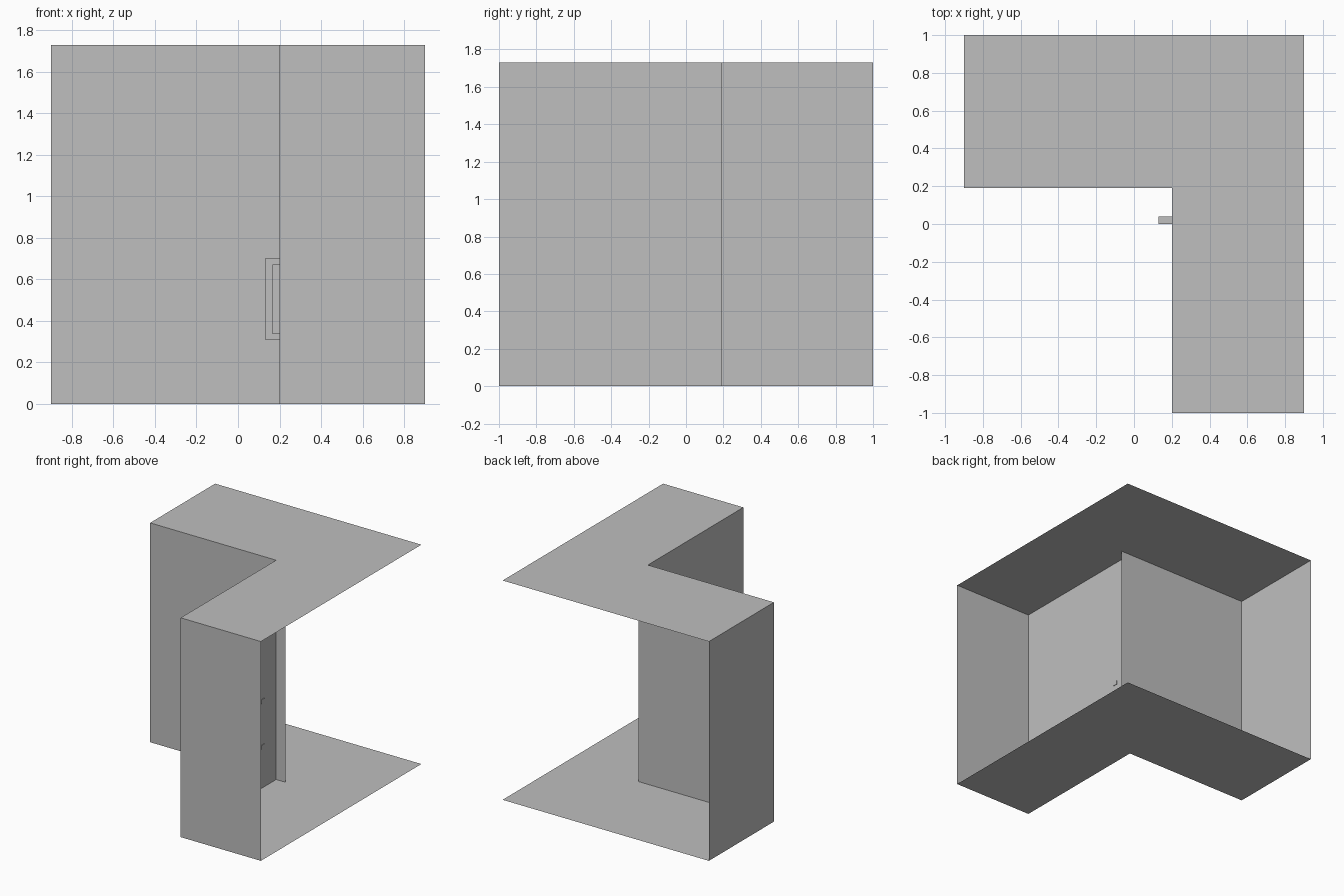
import bpy, bmesh
from mathutils import Vector

cube = bpy.data.objects.get("Cube")
if cube:
    bpy.data.objects.remove(cube, do_unlink=True)

HEIGHT = 1.73
LEFT, RIGHT, BACK, FRONT = 0.9, -0.9, 1.0, -1.0
INNER_X, INNER_Y = 0.2, 0.19
LIP = 0.08

grey = bpy.data.materials.new("cabinet grey")
grey.use_nodes = True
colour = (0.52, 0.52, 0.52, 1)
grey.diffuse_color = colour
grey.node_tree.nodes["Principled BSDF"].inputs["Base Color"].default_value = colour


def profile_object(name, points, sweep=None):
    """Make a flat polygon, or sweep it into a closed solid."""
    bm = bmesh.new()
    face = bm.faces.new([bm.verts.new(p) for p in points])
    if sweep:
        result = bmesh.ops.extrude_face_region(bm, geom=[face], use_keep_orig=True)
        moved = [v for v in result["geom"] if isinstance(v, bmesh.types.BMVert)]
        bmesh.ops.translate(bm, verts=moved, vec=Vector(sweep))
        bmesh.ops.recalc_face_normals(bm, faces=bm.faces)
    mesh = bpy.data.meshes.new(name)
    bm.to_mesh(mesh)
    bm.free()
    mesh.materials.append(grey)
    obj = bpy.data.objects.new(name, mesh)
    bpy.context.scene.collection.objects.link(obj)
    return obj


def wall(name, start, end):
    """Make an upright sheet, facing right of its direction of travel."""
    (ax, ay), (bx, by) = start, end
    profile_object(name, [(ax, ay, 0), (bx, by, 0), (bx, by, HEIGHT), (ax, ay, HEIGHT)])


# L-shaped floor and worktop
outline = [(RIGHT, BACK), (RIGHT, INNER_Y), (INNER_X, INNER_Y),
           (INNER_X, FRONT), (LEFT, FRONT), (LEFT, BACK)]
profile_object("floor_panel", [(x, y, 0) for x, y in reversed(outline)])
profile_object("top_panel", [(x, y, HEIGHT) for x, y in outline])

# Upright panels; the two wall-facing sides stay open
wall("right_end_panel", (RIGHT, BACK), (RIGHT, INNER_Y))
wall("fixed_front_panel", (RIGHT, INNER_Y), (INNER_X + LIP, INNER_Y))
wall("door_panel", (INNER_X, INNER_Y), (INNER_X, FRONT))
wall("front_end_panel", (INNER_X, FRONT), (LEFT, FRONT))

# Bracket handle, its posts just passing through the door
post_end = INNER_X + 0.004
handle = [(post_end, 0.31), (0.13, 0.31), (0.13, 0.70), (post_end, 0.70),
          (post_end, 0.67), (0.165, 0.67), (0.165, 0.34), (post_end, 0.34)]
profile_object("door_handle", [(x, 0, z) for x, z in handle], sweep=(0, 0.04, 0))
